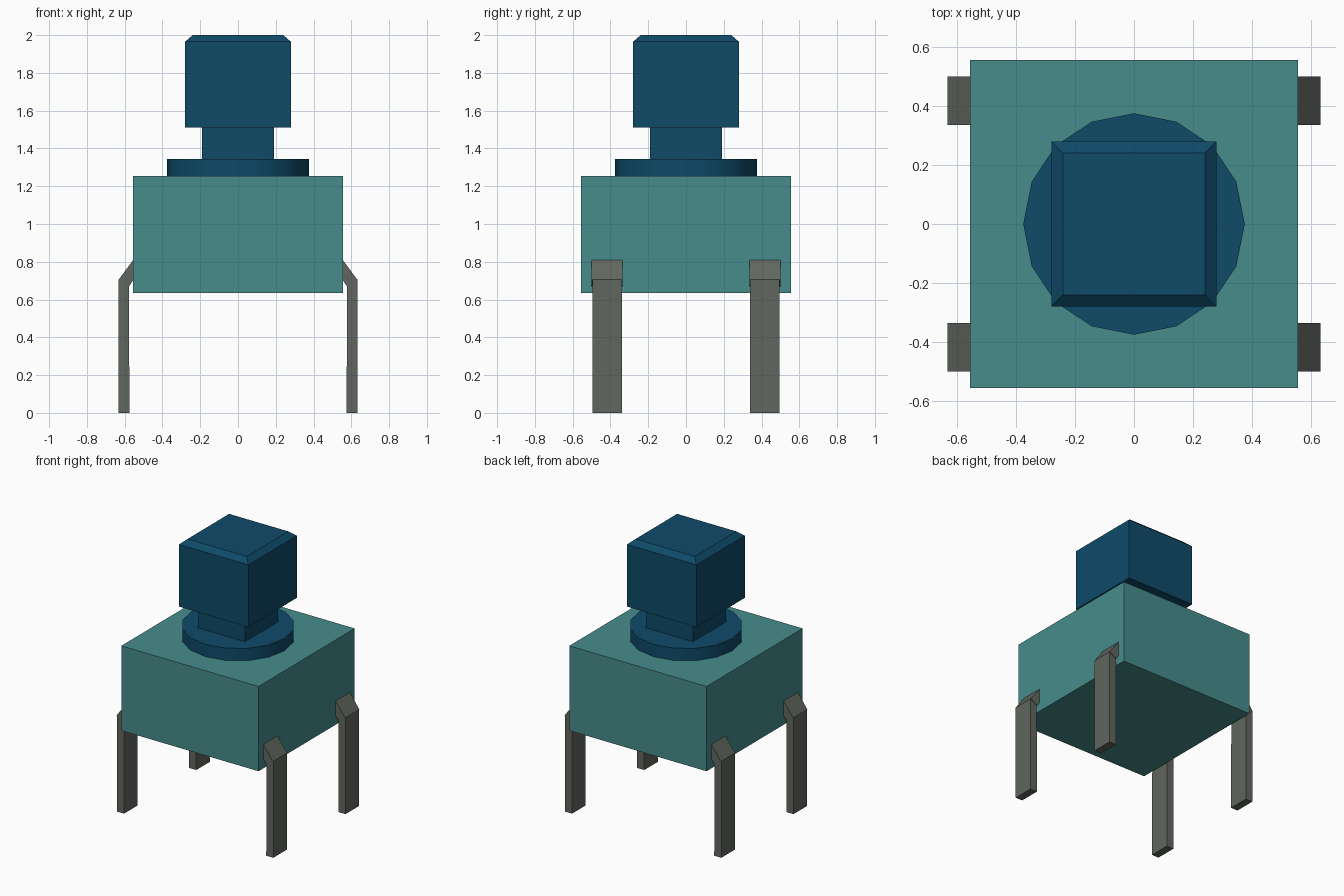
import bpy
import bmesh

cube = bpy.data.objects.get("Cube")
if cube:
    bpy.data.objects.remove(cube, do_unlink=True)


def material(name, rgb):
    mat = bpy.data.materials.new(name)
    mat.use_nodes = True
    color = (*rgb, 1)
    mat.diffuse_color = color
    mat.node_tree.nodes["Principled BSDF"].inputs["Base Color"].default_value = color
    return mat


teal = material("teal", (0.061, 0.262, 0.258))
blue = material("deep blue", (0.0044, 0.069, 0.141))
grey = material("warm grey", (0.120, 0.133, 0.112))


def add_object(name, bm, mat):
    bmesh.ops.recalc_face_normals(bm, faces=bm.faces)
    mesh = bpy.data.meshes.new(name)
    bm.to_mesh(mesh)
    bm.free()
    mesh.materials.append(mat)
    obj = bpy.data.objects.new(name, mesh)
    bpy.context.collection.objects.link(obj)
    return obj


def loft(name, rings, mat):
    """Join matching rings of points and close both ends."""
    bm = bmesh.new()
    loops = [[bm.verts.new(p) for p in ring] for ring in rings]
    for a, b in zip(loops, loops[1:]):
        n = len(a)
        for i in range(n):
            j = (i + 1) % n
            bm.faces.new((a[i], a[j], b[j], b[i]))
    bm.faces.new(loops[0])
    bm.faces.new(loops[-1])
    return add_object(name, bm, mat)


def square(half, z):
    return [(-half, -half, z), (half, -half, z), (half, half, z), (-half, half, z)]


# Square parts, each a stack of (half width, height)
loft("body", [square(0.555, 0.635), square(0.555, 1.255)], teal)
loft("stem", [square(0.19, 1.34), square(0.19, 1.515)], blue)
loft("button_cap", [square(0.28, 1.51), square(0.28, 1.965), square(0.24, 2.0)], blue)

# Round collar under the stem
bpy.ops.mesh.primitive_cylinder_add(vertices=16, radius=0.375, depth=0.09,
                                    location=(0, 0, 1.3))
collar = bpy.context.object
collar.name = "collar"
collar.data.materials.append(blue)
bpy.ops.object.shade_smooth_by_angle()

# Bent legs: outer and inner edge pairs from foot to shoulder, with half width
LEG = [
    (0.632, 0.0, 0.575, 0.0, 0.078),
    (0.632, 0.705, 0.577, 0.67, 0.078),
    (0.632, 0.705, 0.577, 0.67, 0.082),
    (0.553, 0.812, 0.553, 0.705, 0.082),
]
for side, sx in (("left", 1), ("right", -1)):
    for end, sy in (("front", -1), ("back", 1)):
        y = sy * 0.417
        rings = [[(sx * xo, y - w, zo), (sx * xo, y + w, zo),
                  (sx * xi, y + w, zi), (sx * xi, y - w, zi)]
                 for xo, zo, xi, zi, w in LEG]
        loft(f"{end}_{side}_leg", rings, grey)
